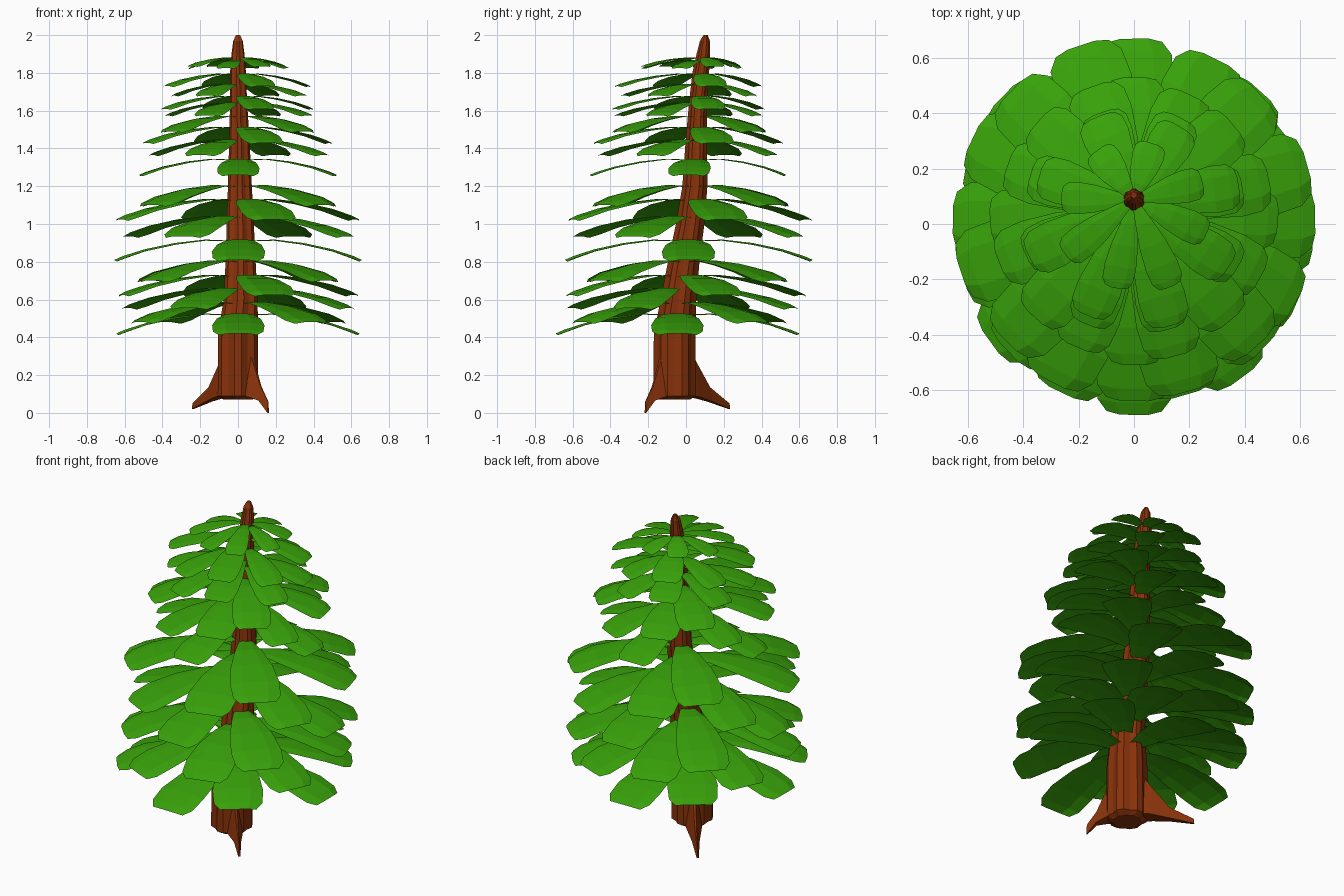
import bpy, bmesh, math
from mathutils import Vector

if "Cube" in bpy.data.objects:
    bpy.data.objects.remove(bpy.data.objects["Cube"])


def material(name, color):
    m = bpy.data.materials.new(name)
    m.diffuse_color = color
    m.use_nodes = True
    m.node_tree.nodes["Principled BSDF"].inputs["Base Color"].default_value = m.diffuse_color
    return m


BARK = material("bark_brown", (0.25, 0.032, 0.003, 1))
GREEN = material("leaf_green", (0.04, 0.36, 0.003, 1))


def finish(bm, name, mat, recalc=True):
    if recalc:
        bmesh.ops.recalc_face_normals(bm, faces=bm.faces[:])
    me = bpy.data.meshes.new(name)
    bm.to_mesh(me)
    bm.free()
    me.materials.append(mat)
    ob = bpy.data.objects.new(name, me)
    bpy.context.collection.objects.link(ob)


def loft(bm, rings, closed):
    # bridge successive rows of points with quads
    rows = [[bm.verts.new(p) for p in r] for r in rings]
    n = len(rows[0])
    for a, b in zip(rows, rows[1:]):
        for i in range(n if closed else n - 1):
            j = (i + 1) % n
            bm.faces.new((a[i], a[j], b[j], b[i]))
    if closed:
        bm.faces.new(rows[0][::-1])
        bm.faces.new(rows[-1])


# Trunk path: z, centre x, centre y, radius
PATH = [(0.07, 0.0, -0.06, 0.08), (0.09, 0.0, -0.06, 0.112), (0.42, 0.0, -0.06, 0.110),
        (0.60, 0.014, -0.04, 0.094), (0.80, 0.014, -0.012, 0.083), (1.0, 0.012, 0.022, 0.075),
        (1.20, 0.010, 0.047, 0.066), (1.45, 0.007, 0.055, 0.056), (1.65, 0.003, 0.064, 0.047),
        (1.80, 0.0, 0.078, 0.044), (1.90, 0.0, 0.092, 0.036), (1.97, 0.0, 0.10, 0.026),
        (2.0, 0.0, 0.104, 0.011)]


def trunk_centre(z):
    for a, b in zip(PATH, PATH[1:]):
        if z <= b[0]:
            t = (z - a[0]) / (b[0] - a[0])
            return Vector((a[1] + (b[1] - a[1]) * t, a[2] + (b[2] - a[2]) * t, z))
    return Vector((0, 0.1, z))


# Trunk with ridged bark
SIDES = 18
bm = bmesh.new()
rings = []
for z, cx, cy, r in PATH:
    ring = []
    for i in range(SIDES):
        a = 2 * math.pi * i / SIDES
        k = r * (1.02 if i % 3 else 0.90)
        ring.append((cx + k * math.cos(a), cy + k * math.sin(a), z))
    rings.append(ring)
loft(bm, rings, True)
finish(bm, "trunk", BARK)


# Two flared roots: stations are (fraction to tip, bottom z, top z, half width)
def root(name, tip, stations):
    base = Vector((0, -0.06, 0))
    d = Vector(tip) - base
    side = Vector((-d.y, d.x, 0)).normalized()
    bm = bmesh.new()
    rings = []
    for f, lo, hi, w in stations:
        p = base + d * f
        rings.append([p + side * w + Vector((0, 0, lo)), p - side * w + Vector((0, 0, lo)),
                      p - side * w * 0.2 + Vector((0, 0, hi)), p + side * w * 0.2 + Vector((0, 0, hi))])
    loft(bm, rings, True)
    finish(bm, name, BARK)


root("front_root", (0.16, -0.215, 0),
     [(0.3, 0.09, 0.40, 0.05), (0.5, 0.085, 0.28, 0.04), (0.76, 0.065, 0.14, 0.02), (1, 0.0, 0.06, 0.006)])
root("back_root", (-0.24, 0.23, 0),
     [(0.15, 0.09, 0.40, 0.05), (0.36, 0.085, 0.28, 0.042), (0.64, 0.06, 0.135, 0.022), (1, 0.02, 0.05, 0.006)])

# Leaf outline: (fraction along, half width / max, height fraction of the drop)
LEAF = [(0.05, 0.22, 0.0), (0.28, 0.54, 0.06), (0.52, 0.84, -0.12), (0.76, 1.0, -0.45),
        (0.93, 0.96, -0.80), (1.0, 0.72, -1.0)]


def leaf(bm, start, tip, width, drop):
    d = tip - start
    d.z = 0
    side = Vector((-d.y, d.x, 0)).normalized()
    rows = []
    for i, (f, w, h) in enumerate(LEAF):
        row = []
        for s in (-1, -0.5, 0.5, 1):
            # blunt tip and slightly arched cross-section
            back = 0.02 if abs(s) == 1 and i >= 4 else 0
            p = start + d * (f - back) + side * (s * w * width)
            sag = 0.08 * width * w if abs(s) == 1 else 0
            row.append(p + Vector((0, 0, h * drop - sag)))
        rows.append(row)
    loft(bm, [r[::-1] for r in rows], False)


# Whorls of four drooping leaves: (tip z, reach, rotation in degrees, centre y of tips)
WHORLS = [(0.42, 0.645, 0, -0.045), (0.48, 0.65, 37, -0.035), (0.555, 0.645, 66, -0.02),
          (0.625, 0.645, 17, 0.0), (0.70, 0.655, 46, 0.01),
          (0.81, 0.655, 0, 0.015), (0.935, 0.655, 63, 0.012), (1.025, 0.655, 17, 0.02),
          (1.10, 0.64, 44, 0.02),
          (1.26, 0.52, 0, 0.01), (1.365, 0.50, 66, 0.01), (1.43, 0.51, 17, 0.01),
          (1.49, 0.50, 44, 0.01),
          (1.575, 0.41, 66, 0.01), (1.61, 0.41, 17, 0.01),
          (1.68, 0.38, 64, 0.01), (1.73, 0.40, 19, 0.01),
          (1.825, 0.27, 76, 0.03), (1.835, 0.28, 28, 0.02)]
for n, (z, reach, rot, cy) in enumerate(WHORLS):
    bm = bmesh.new()
    drop = 0.155 * reach
    start = trunk_centre(z + drop)
    for k in range(4):
        a = math.radians(rot + 90 * k)
        tip = Vector((reach * math.cos(a), cy + reach * math.sin(a), z))
        leaf(bm, start.copy(), tip, 0.215 * reach, drop)
    for f in bm.faces:
        f.normal_update()
        if f.normal.z < 0:
            f.normal_flip()
    finish(bm, f"leaf_whorl_{n + 1}", GREEN, False)
